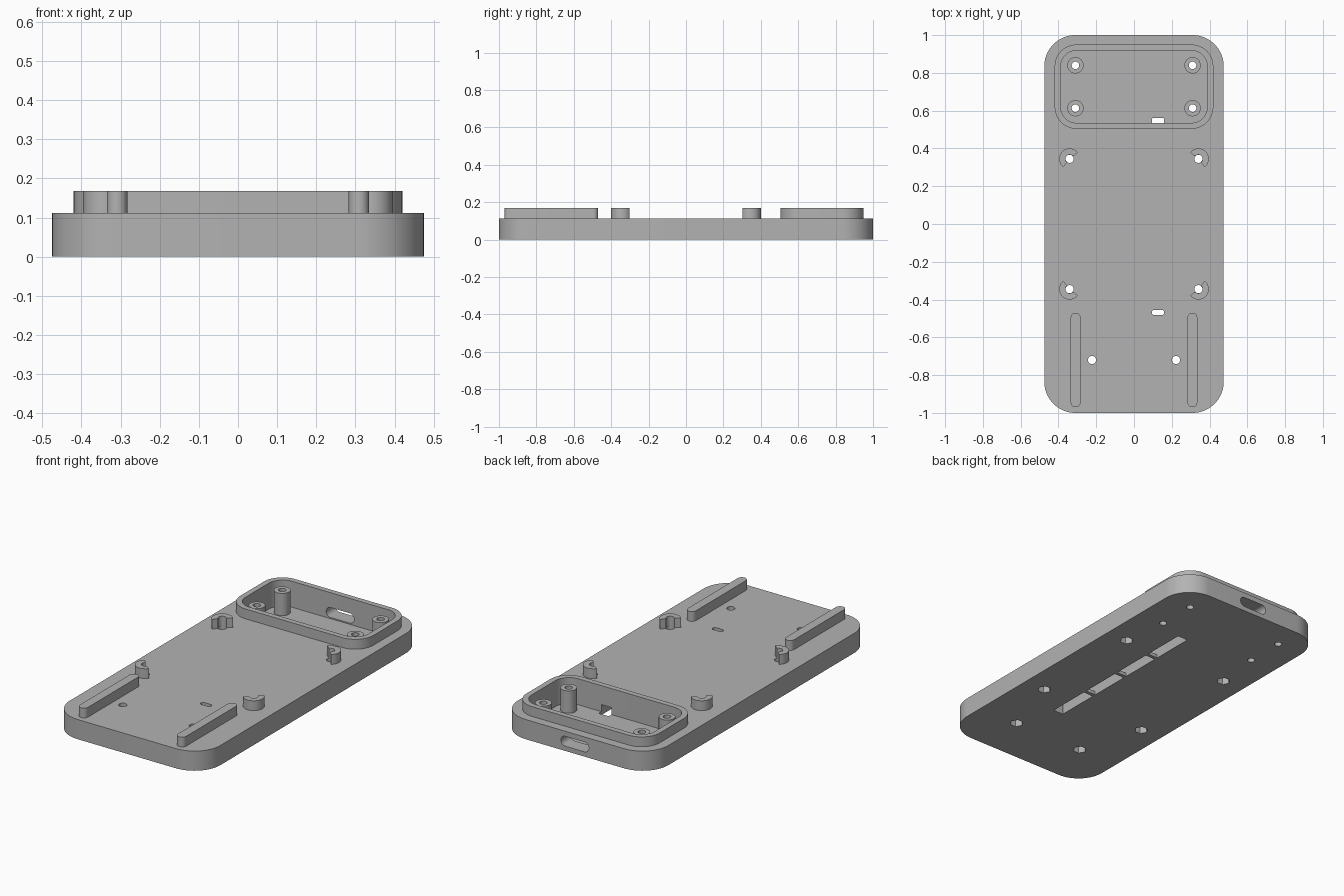
import bpy
import bmesh
from math import cos, sin, pi, radians
from mathutils import Matrix

if "Cube" in bpy.data.objects:
    bpy.data.objects.remove(bpy.data.objects["Cube"], do_unlink=True)

grey = bpy.data.materials.new("plain_grey")
grey.use_nodes = True
grey.diffuse_color = (0.45, 0.45, 0.45, 1)
grey.node_tree.nodes["Principled BSDF"].inputs["Base Color"].default_value = grey.diffuse_color

PLATE_TOP, RIM_TOP, POST_TOP, FLOOR = 0.112, 0.168, 0.147, 0.02


def arc(cx, cy, r, start, end, n):
    steps = [radians(start + (end - start) * i / n) for i in range(n + 1)]
    return [(cx + r * cos(a), cy + r * sin(a)) for a in steps]


def circle(cx, cy, r, n=32):
    return arc(cx, cy, r, 0, 360, n)[:-1]


def rounded(cx, cy, hx, hy, r, n=12):
    """Rounded rectangle outline from centre, half sizes and corner radius."""
    pts = []
    for i, (sx, sy) in enumerate([(1, 1), (-1, 1), (-1, -1), (1, -1)]):
        pts += arc(cx + sx * (hx - r), cy + sy * (hy - r), r, 90 * i, 90 * i + 90, n)
    return pts


def prism(name, outline, z0, z1, matrix=None):
    bm = bmesh.new()
    face = bm.faces.new([bm.verts.new((x, y, z0)) for x, y in outline])
    top = bmesh.ops.extrude_face_region(bm, geom=[face])["geom"]
    bmesh.ops.translate(bm, vec=(0, 0, z1 - z0),
                        verts=[v for v in top if isinstance(v, bmesh.types.BMVert)])
    bmesh.ops.remove_doubles(bm, verts=bm.verts, dist=1e-5)
    if matrix:
        bm.transform(matrix)
    bmesh.ops.recalc_face_normals(bm, faces=bm.faces)
    mesh = bpy.data.meshes.new(name)
    bm.to_mesh(mesh)
    bm.free()
    mesh.materials.append(grey)
    obj = bpy.data.objects.new(name, mesh)
    bpy.context.collection.objects.link(obj)
    return obj


def activate(obj):
    bpy.ops.object.select_all(action="DESELECT")
    obj.select_set(True)
    bpy.context.view_layer.objects.active = obj


def cut(obj, outline, z0, z1, matrix=None):
    """Remove a prism from the object."""
    cutter = prism("cutter", outline, z0, z1, matrix)
    cutter.hide_render = True
    activate(obj)
    mod = obj.modifiers.new("cut", "BOOLEAN")
    mod.operation, mod.solver, mod.object = "DIFFERENCE", "EXACT", cutter
    bpy.ops.object.modifier_apply(modifier=mod.name)
    bpy.data.objects.remove(cutter, do_unlink=True)


# Base plate with the compartment hollowed out of it
pocket = rounded(0, 0.727, 0.388, 0.192, 0.085)
plate = prism("base_plate", rounded(0, 0, 0.475, 1, 0.165, 16), 0, PLATE_TOP)
cut(plate, pocket, FLOOR, 0.3)

# Raised rim around the compartment
rim = prism("compartment_rim", rounded(0, 0.727, 0.42, 0.223, 0.115), PLATE_TOP, RIM_TOP)
cut(rim, pocket, 0, 0.3)
parts = [plate, rim]

# Port opening through the back wall
cut(plate, rounded(0, 0.055, 0.088, 0.028, 0.0279), -1.1, -0.85, Matrix.Rotation(pi / 2, 4, "X"))

# Cable channel underneath, split by thin straps, open at both ends
cut(plate, rounded(0.127, 0.038, 0.032, 0.522, 0.003, 1), -0.1, 0.06)
cut(plate, rounded(0.127, -0.469, 0.032, 0.014, 0.012, 6), 0.03, 0.3)
for i in range(3):
    y = -0.222 + 0.26 * i
    parts.append(prism(f"channel_strap_{i + 1}", rounded(0.127, y, 0.033, 0.01, 0.001, 1), 0, 0.02))

for side, sx in (("left", 1), ("right", -1)):
    # Long guide rails at the front
    parts.append(prism(f"{side}_rail", rounded(sx * 0.309, -0.72, 0.026, 0.25, 0.0259),
                       PLATE_TOP, RIM_TOP))

    # Screw posts in the compartment
    for y in (0.84, 0.613):
        post = prism(f"{side}_screw_post", circle(sx * 0.31, y, 0.043), FLOOR, POST_TOP)
        hole = circle(sx * 0.31, y, 0.02, 24)
        cut(post, hole, -0.1, 0.3)
        cut(plate, hole, -0.1, 0.06)
        parts.append(post)

    # Half-ring corner holders for a board
    for sy in (1, -1):
        x, y = sx * 0.341, sy * 0.345
        ring = arc(0, 0, 0.055, -53, 143, 28) + arc(0, 0, 0.022, 143, -53, 16)
        ring = [(x + sx * px, y + sy * py) for px, py in ring]
        parts.append(prism(f"{side}_corner_holder", ring, PLATE_TOP, RIM_TOP))

    # Screw holes with hexagonal nut recesses below
    for x, y in ((0.341, 0.345), (0.341, -0.345), (0.222, -0.72)):
        cut(plate, circle(sx * x, y, 0.0215, 24), -0.1, 0.3)
        cut(plate, circle(sx * x, y, 0.036, 6), -0.1, 0.05)

# Smooth the curved walls and keep edges crisp
for obj in parts:
    activate(obj)
    bpy.ops.object.shade_smooth_by_angle(angle=radians(30))
